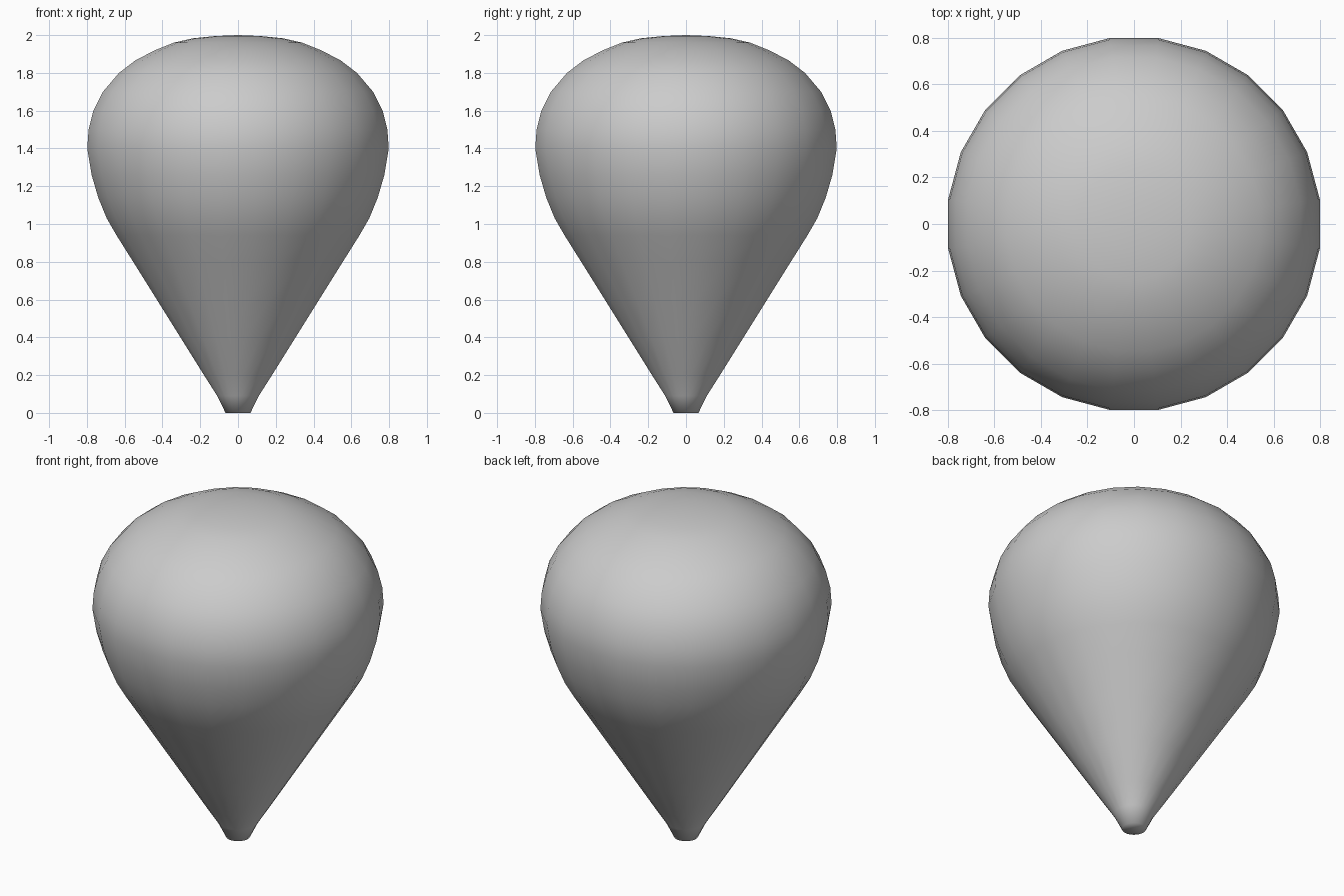
import bpy
import bmesh
from math import cos, sin, pi

cube = bpy.data.objects.get("Cube")
if cube:
    bpy.data.objects.remove(cube, do_unlink=True)

SIDES = 24

# One plain grey for the whole body
grey = bpy.data.materials.new("plain grey")
grey.use_nodes = True
colour = (0.6, 0.6, 0.6, 1)
grey.diffuse_color = colour
grey.node_tree.nodes["Principled BSDF"].inputs["Base Color"].default_value = colour

# Outline from the neck up to the crown: (half width across flats, height)
profile = [
    (0.066, 0), (0.11, 0.09), (0.18, 0.2), (0.305, 0.4), (0.43, 0.6),
    (0.555, 0.8), (0.643, 0.94), (0.695, 1.03), (0.74, 1.14),
    (0.775, 1.26), (0.798, 1.4), (0.791, 1.5), (0.766, 1.6),
    (0.715, 1.7), (0.63, 1.8), (0.545, 1.865), (0.44, 1.92),
    (0.34, 1.96), (0.24, 1.983), (0.12, 1.995),
]


def lathe(name, outline, top_height, material):
    """Turn an outline round z, with flat sides facing the axes."""
    bm = bmesh.new()
    rings = []
    for width, z in outline:
        r = width / cos(pi / SIDES)
        angles = [(i + 0.5) * 2 * pi / SIDES for i in range(SIDES)]
        rings.append([bm.verts.new((r * cos(a), r * sin(a), z)) for a in angles])
    for low, high in zip(rings, rings[1:]):
        for i in range(SIDES):
            j = (i + 1) % SIDES
            bm.faces.new((low[i], low[j], high[j], high[i]))
    # Crown fan and closed neck
    tip = bm.verts.new((0, 0, top_height))
    for i in range(SIDES):
        bm.faces.new((rings[-1][i], rings[-1][(i + 1) % SIDES], tip))
    bm.faces.new(rings[0][::-1])
    for face in bm.faces:
        face.smooth = True
    mesh = bpy.data.meshes.new(name)
    bm.to_mesh(mesh)
    bm.free()
    mesh.materials.append(material)
    obj = bpy.data.objects.new(name, mesh)
    bpy.context.collection.objects.link(obj)
    return obj


# Balloon envelope with a tapering neck
lathe("balloon_envelope", profile, 2.0, grey)
